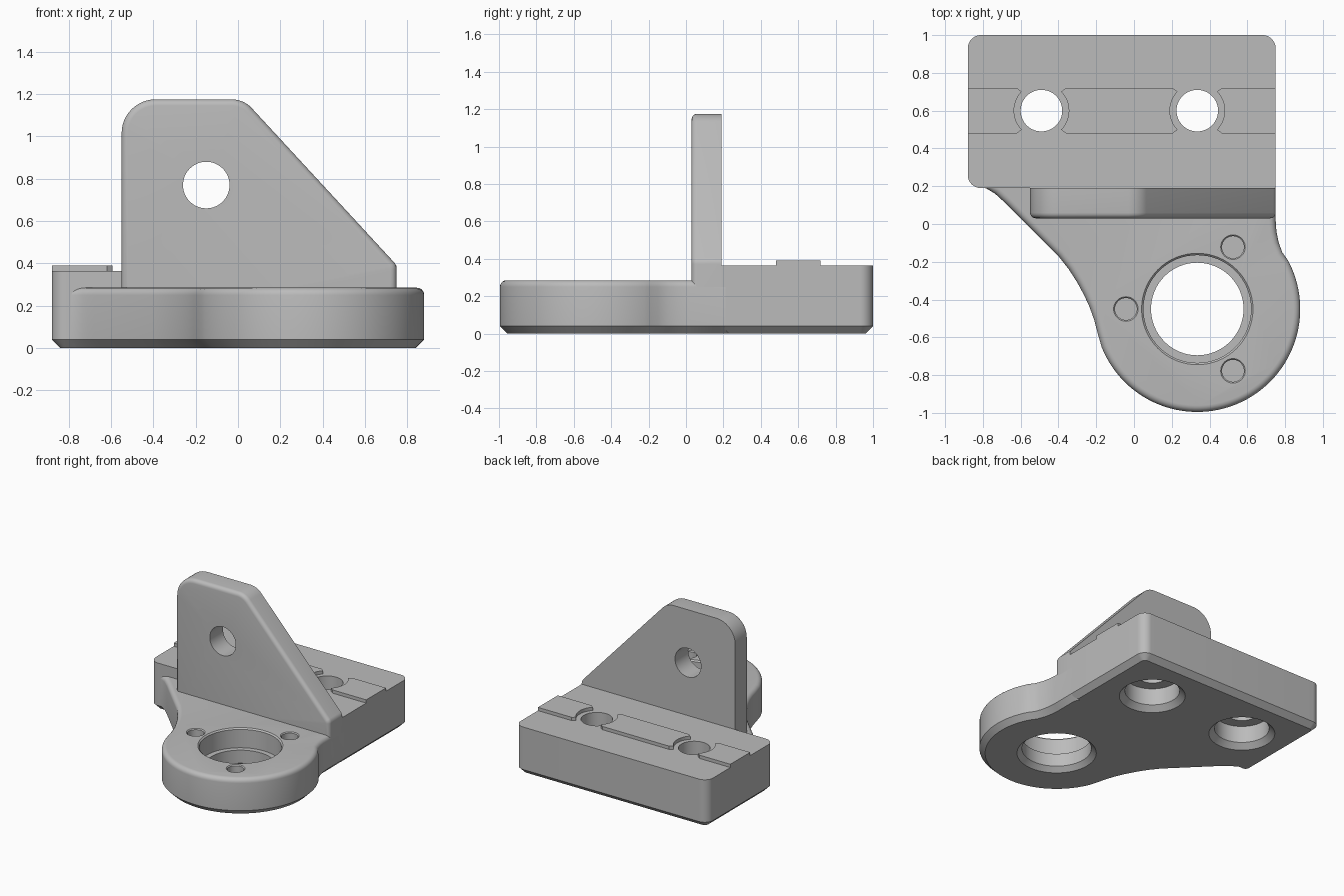
import bpy, bmesh
from math import radians, sin, cos, pi
from mathutils import Matrix

if "Cube" in bpy.data.objects:
    bpy.data.objects.remove(bpy.data.objects["Cube"])

GREY = (0.5, 0.5, 0.5, 1.0)
mat = bpy.data.materials.new("machined grey")
mat.use_nodes = True
mat.diffuse_color = GREY
mat.node_tree.nodes["Principled BSDF"].inputs["Base Color"].default_value = GREY


def arc(cx, cy, r, a0, a1, n=12):
    angles = [radians(a0 + (a1 - a0) * i / n) for i in range(n + 1)]
    return [(cx + r * cos(a), cy + r * sin(a)) for a in angles]


def make_object(name, bm):
    bmesh.ops.recalc_face_normals(bm, faces=bm.faces)
    mesh = bpy.data.meshes.new(name)
    bm.to_mesh(mesh)
    bm.free()
    mesh.materials.append(mat)
    obj = bpy.data.objects.new(name, mesh)
    bpy.context.collection.objects.link(obj)
    return obj


def prism(name, outline, low, high, chamfer=0, rounding=0, matrix=None):
    """Extrude an outline, chamfer its low rim and round its high rim."""
    bm = bmesh.new()
    face = bm.faces.new([bm.verts.new((x, y, low)) for x, y in outline])
    new = bmesh.ops.extrude_face_region(bm, geom=[face])["geom"]
    verts = [g for g in new if isinstance(g, bmesh.types.BMVert)]
    bmesh.ops.translate(bm, verts=verts, vec=(0, 0, high - low))
    for level, width, steps in ((low, chamfer, 1), (high, rounding, 5)):
        if width:
            rim = [e for e in bm.edges if all(abs(v.co.z - level) < 1e-4 for v in e.verts)]
            bmesh.ops.bevel(bm, geom=rim, offset=width, segments=steps, profile=0.5,
                            affect='EDGES', clamp_overlap=False)
    if matrix:
        bm.transform(matrix)
    return make_object(name, bm)


def lathe(profile, matrix, n=64):
    """Turned cutter from (radius, height) pairs."""
    bm = bmesh.new()
    rings = [[bm.verts.new((r * cos(2 * pi * i / n), r * sin(2 * pi * i / n), z))
              for i in range(n)] for r, z in profile]
    for a, b in zip(rings, rings[1:]):
        for i in range(n):
            j = (i + 1) % n
            bm.faces.new((a[i], a[j], b[j], b[i]))
    bm.faces.new(rings[0])
    bm.faces.new(rings[-1])
    bm.transform(matrix)
    return make_object("cutter", bm)


def activate(obj):
    bpy.ops.object.select_all(action='DESELECT')
    obj.select_set(True)
    bpy.context.view_layer.objects.active = obj


def cut(obj, profile, matrix):
    cutter = lathe(profile, matrix)
    mod = obj.modifiers.new("hole", 'BOOLEAN')
    mod.operation = 'DIFFERENCE'
    mod.solver = 'EXACT'
    mod.object = cutter
    activate(obj)
    bpy.ops.object.modifier_apply(modifier=mod.name)
    bpy.data.objects.remove(cutter)


def at(x, y, z=0):
    return Matrix.Translation((x, y, z))


LEFT, RIGHT, BACK, JOIN = -0.88, 0.75, 1.0, 0.19
BORE_X, BORE_Y = 0.335, -0.45
HOLES = (-0.49, 0.335)
HOLE_Y = 0.6

# Front plate: round lobe blended into the rear block
outline = [(-0.78, 0.28), (-0.82, 0.2), (-0.78, 0.187), (-0.735, 0.16), (-0.68, 0.11),
           (-0.4, -0.17), (-0.345, -0.24), (-0.3, -0.31), (-0.265, -0.375),
           (-0.235, -0.44), (-0.21, -0.51), (-0.192, -0.58)]
outline += arc(BORE_X, BORE_Y, 0.545, 202, 388, 56)
outline += [(0.785, -0.15), (0.765, -0.095), (0.754, -0.04), (RIGHT, 0.02),
            (RIGHT, 0.21), (0.7, 0.28)]
plate = prism("front_plate", outline, 0, 0.285, 0.04, 0.035)

# Stepped main bore and three blind screw holes around it
cut(plate, [(0.295, -0.015), (0.245, 0.035), (0.245, 0.135), (0.285, 0.135),
            (0.285, 0.275), (0.305, 0.295)], at(BORE_X, BORE_Y))
for angle in (60, 180, 300):
    a = radians(angle)
    cut(plate, [(0.058, 0.2), (0.058, 0.278), (0.07, 0.29)],
        at(BORE_X + 0.378 * cos(a), BORE_Y + 0.378 * sin(a)))

# Rear block with rounded corners and counterbored mounting holes
r = 0.07
outline = [(RIGHT, JOIN)] + arc(RIGHT - r, BACK - r, r, 0, 90)
outline += arc(LEFT + r, BACK - r, r, 90, 180) + arc(LEFT + r, JOIN + r, r, 180, 270)
block = prism("rear_block", outline, 0, 0.365, chamfer=0.04)
for x in HOLES:
    cut(block, [(0.243, -0.01), (0.193, 0.04), (0.193, 0.17), (0.11, 0.17), (0.11, 0.4)],
        at(x, HOLE_Y))


# Raised key strips, hollowed around the mounting holes
def strip_end(x, side):
    """Concave end beside a hole; side 1 lies to the right of the hole."""
    curve = arc(x, HOLE_Y, 0.145, -44, 44)
    curve = [(x + 0.13, HOLE_Y - 0.12)] + curve + [(x + 0.13, HOLE_Y + 0.12)]
    return curve[::-1] if side > 0 else [(2 * x - px, py) for px, py in curve]


def flat_end(x):
    return [(x, HOLE_Y - 0.12), (x, HOLE_Y + 0.12)]


a, b = HOLES
strips = [prism("left_key_strip" if i == 2 else "right_key_strip" if i == 0 else "middle_key_strip",
                points, 0.35, 0.39)
          for i, points in enumerate((
              flat_end(LEFT)[::-1] + strip_end(a, -1),
              strip_end(a, 1) + strip_end(b, -1),
              strip_end(b, 1) + flat_end(RIGHT)))]

# Upright wall with sloping edge, rounded front rim and a cross hole
outline = [(-0.55, 0.1), (RIGHT, 0.1)] + arc(0.7, 0.372, 0.05, 0, 42, 6)
outline += arc(-0.03, 1.045, 0.13, 42.5, 90) + arc(-0.39, 1.015, 0.16, 90, 180)
upright = Matrix.Rotation(pi / 2, 4, 'X')
wall = prism("upright_wall", outline, -JOIN, -0.03, rounding=0.03, matrix=upright)
cut(wall, [(0.11, -0.3), (0.11, 0.1)], at(-0.15, 0, 0.77) @ upright)

for obj in [plate, block, wall] + strips:
    activate(obj)
    bpy.ops.object.shade_smooth_by_angle(angle=radians(32))
